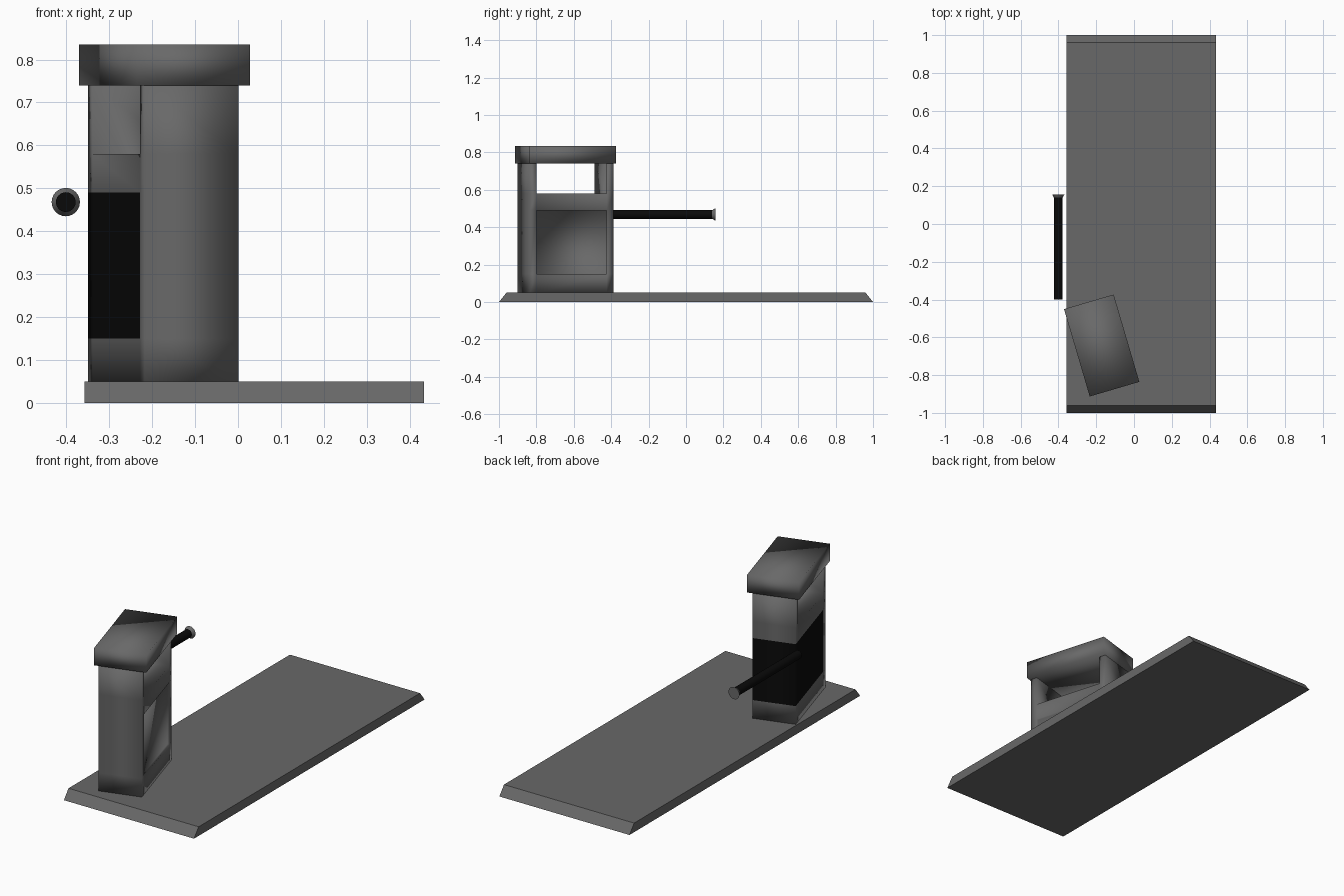
import bpy, bmesh, math
from mathutils import Vector, Matrix

cube = bpy.data.objects.get("Cube")
if cube:
    bpy.data.objects.remove(cube, do_unlink=True)


def material(name, value):
    m = bpy.data.materials.new(name)
    m.use_nodes = True
    colour = (value, value, value, 1)
    m.diffuse_color = colour
    m.node_tree.nodes["Principled BSDF"].inputs["Base Color"].default_value = colour
    return m


grey = material("concrete grey", 0.14)
black = material("black", 0.003)


def finish(name, bm, mats, smooth=False):
    bmesh.ops.recalc_face_normals(bm, faces=bm.faces)
    mesh = bpy.data.meshes.new(name)
    bm.to_mesh(mesh)
    bm.free()
    for m in mats:
        mesh.materials.append(m)
    for p in mesh.polygons:
        p.use_smooth = smooth
    ob = bpy.data.objects.new(name, mesh)
    bpy.context.collection.objects.link(ob)
    return ob


def box(bm, size, centre):
    mat = Matrix.Translation(centre) @ Matrix.Diagonal((*size, 1))
    return bmesh.ops.create_cube(bm, size=1, matrix=mat)["verts"]


# Ground slab with sloped ends
bm = bmesh.new()
for v in box(bm, (0.79, 2, 0.05), (0.038, 0, 0.025)):
    if v.co.z > 0.03:
        v.co.y *= 0.96
finish("ground_slab", bm, [grey])

# Booth, turned on the slab
place = Matrix.Translation((-0.174, -0.644, 0)) @ Matrix.Rotation(math.radians(16.4), 4, "Z")
half_w, half_l, wall = 0.114, 0.233, 0.037
ys = [-half_l, wall - half_l, half_l - wall, half_l]
zs = [0.05, 0.15, 0.49, 0.58, 0.74]
bm = bmesh.new()
for i in range(3):
    for j in range(4):
        if (i, j) == (1, 3):  # open window
            continue
        corners = [(i, j), (i + 1, j), (i + 1, j + 1), (i, j + 1)]
        bm.faces.new([bm.verts.new((-half_w, ys[a], zs[b])) for a, b in corners])
bmesh.ops.remove_doubles(bm, verts=bm.verts, dist=0.0001)
side = list(bm.faces)
ext = bmesh.ops.extrude_face_region(bm, geom=side, use_keep_orig=True)["geom"]
moved = [g for g in ext if isinstance(g, bmesh.types.BMVert)]
bmesh.ops.translate(bm, verts=moved, vec=(2 * half_w, 0, 0))
bmesh.ops.recalc_face_normals(bm, faces=bm.faces)

# Dark band on the back and one side, shallow recess on the other side
panel = None
for f in bm.faces:
    c = f.calc_center_median()
    if zs[1] < c.z < zs[2]:
        if c.y > half_l - 0.001 or (c.x < 0.001 - half_w and c.y > ys[1]):
            f.material_index = 1
        elif c.x > half_w - 0.001 and abs(c.y) < 0.05:
            panel = f
recess = bmesh.ops.extrude_discrete_faces(bm, faces=[panel])["faces"][0]
bmesh.ops.translate(bm, verts=recess.verts, vec=(-0.01, 0, 0))
finish("booth_body", bm, [grey, black], True).matrix_world = place

# Overhanging roof
bm = bmesh.new()
box(bm, (0.274, 0.482, 0.095), (0.003, 0, 0.7875))
finish("booth_roof", bm, [grey], True).matrix_world = place


# Barrier arm and its flared end
def rod(name, r1, r2, y1, y2, mat):
    bm = bmesh.new()
    turn = Matrix.Translation((-0.401, (y1 + y2) / 2, 0.468)) @ Matrix.Rotation(-math.pi / 2, 4, "X")
    bmesh.ops.create_cone(bm, cap_ends=True, segments=24, radius1=r1, radius2=r2,
                          depth=y2 - y1, matrix=turn)
    ob = finish(name, bm, [mat])
    bpy.context.view_layer.objects.active = ob
    bpy.ops.object.select_all(action="DESELECT")
    ob.select_set(True)
    bpy.ops.object.shade_smooth_by_angle(angle=math.radians(35))


rod("barrier_arm", 0.023, 0.023, -0.4, 0.145, black)
rod("barrier_end", 0.023, 0.033, 0.14, 0.157, grey)
